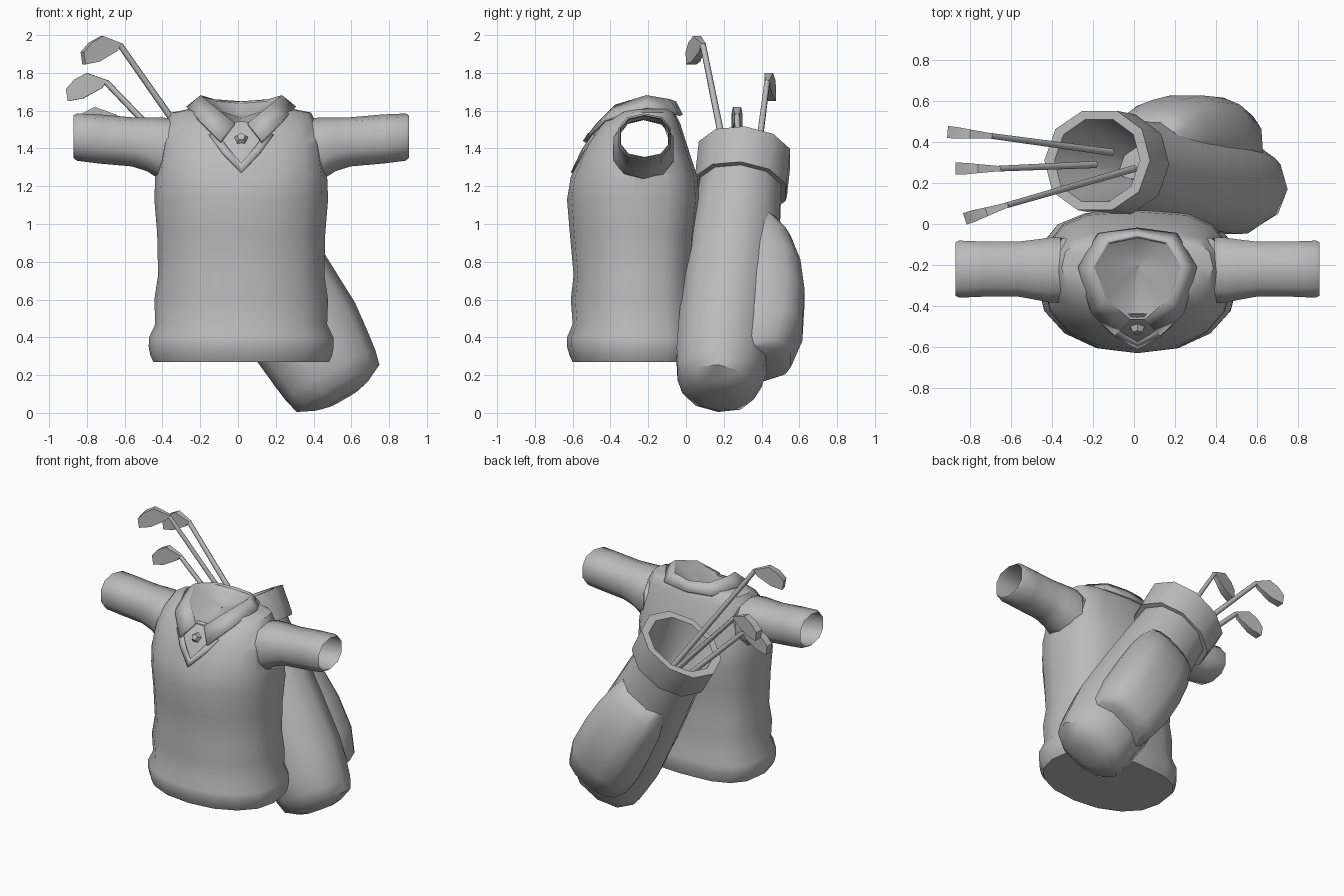
import bpy, bmesh, math
from mathutils import Vector, Matrix

if "Cube" in bpy.data.objects:
    bpy.data.objects.remove(bpy.data.objects["Cube"])

CX = 0.017  # garment centre line
grey = bpy.data.materials.new("plain_grey")
grey.diffuse_color = (0.5, 0.5, 0.5, 1)
grey.use_nodes = True
grey.node_tree.nodes["Principled BSDF"].inputs["Base Color"].default_value = grey.diffuse_color


def finish(name, bm, angle=38):
    bmesh.ops.recalc_face_normals(bm, faces=bm.faces)
    me = bpy.data.meshes.new(name)
    bm.to_mesh(me)
    bm.free()
    me.materials.append(grey)
    me.shade_smooth()
    me.set_sharp_from_angle(angle=math.radians(angle))
    ob = bpy.data.objects.new(name, me)
    bpy.context.collection.objects.link(ob)
    return ob


def loft(name, rings, caps=True, angle=38, closed=True):
    """Skin a list of equal point rings."""
    bm = bmesh.new()
    vs = [[bm.verts.new(p) for p in r] for r in rings]
    n = len(vs[0])
    for a, b in zip(vs, vs[1:]):
        for i in range(n if closed else n - 1):
            j = (i + 1) % n
            bm.faces.new((a[i], a[j], b[j], b[i]))
    if caps:
        bm.faces.new(vs[0])
        bm.faces.new(vs[-1])
    return finish(name, bm, angle)


def oval(n, e=2.0, e_back=None, phase=0.0):
    """Unit superellipse; the +v half may be squarer."""
    pts = []
    for i in range(n):
        a = 2 * math.pi * (i + phase) / n
        c, s = math.cos(a), math.sin(a)
        k = 2 / ((e_back or e) if s > 0 else e)
        pts.append((math.copysign(abs(c) ** k, c), math.copysign(abs(s) ** k, s)))
    return pts


def level(z, rx, y0, y1, unit):
    return [(CX + rx * u, (y0 + y1) / 2 + (y1 - y0) / 2 * v, z) for u, v in unit]


def solidify(ob, t):
    m = ob.modifiers.new("thickness", "SOLIDIFY")
    m.thickness, m.offset = t, 0


# vest body: height, half width, front y, back y
BODY = [(.27, .465, -.60, .05), (.30, .48, -.615, .06), (.35, .49, -.63, .07), (.40, .488, -.63, .07),
        (.47, .455, -.60, .05), (.60, .46, -.61, .05), (.73, .44, -.595, .04), (.95, .445, -.615, .05),
        (1.13, .46, -.63, .07), (1.25, .455, -.61, .06), (1.42, .425, -.53, .005),
        (1.53, .40, -.455, -.03), (1.59, .37, -.375, -.06), (1.608, .28, -.34, -.075)]


def body_unit(z):
    """Squarer around the armholes, rounder at hem and shoulder."""
    return oval(16, 2.15 + .7 * max(0, 1 - abs(z - 1.4) / .2), 3.0)


def body_rings(inset=0):
    return [level(z, rx - inset, y0 + inset, y1 - inset, body_unit(z)) for z, rx, y0, y1 in BODY]


vest = loft("vest_body", body_rings())


def front_y(x, z):
    """Front surface of the vest at a given x offset and height."""
    for a, b in zip(BODY, BODY[1:]):
        if a[0] <= z <= b[0]:
            t = (z - a[0]) / (b[0] - a[0])
            _, rx, y0, y1 = [p + (q - p) * t for p, q in zip(a, b)]
            return (y0 + y1) / 2 - (y1 - y0) / 2 * (1 - (x / rx) ** 2.5) ** (1 / 2.5)


def tube_ring(x, y0, y1, z0, z1):
    return [(CX + x, (y0 + y1) / 2 + (y1 - y0) / 2 * u, (z0 + z1) / 2 + (z1 - z0) / 2 * v)
            for u, v in oval(10, 2.4, phase=.5)]


# hollow interior, neck opening and armholes cut from the vest
neck_unit = oval(14)
cutters = [
    loft("hollow_cutter", [[(x, y, z + (.015 if z < .28 else -.015 if z > 1.5 else 0)) for x, y, z in r]
                           for r in body_rings(.015)]),
    loft("neck_cutter", [level(1.50, .19, -.44, -.09, neck_unit), level(1.80, .20, -.46, -.08, neck_unit)])]
for s in (-1, 1):
    cutters.append(loft("armhole_cutter", [tube_ring(s * x, -.385, -.065, 1.24, 1.555) for x in (.34, .7)]))
bpy.context.view_layer.objects.active = vest
for c in cutters:
    m = vest.modifiers.new("cut", "BOOLEAN")
    m.object, m.operation, m.solver = c, "DIFFERENCE", "EXACT"
    bpy.ops.object.modifier_apply(modifier=m.name)
    bpy.data.objects.remove(c)
vest.data.set_sharp_from_angle(angle=math.radians(38))

# sleeves: outer wall, rounded cuff, inner wall
SLEEVE = [(.375, -.39, -.06, 1.225, 1.56), (.43, -.39, -.06, 1.235, 1.565), (.50, -.375, -.07, 1.28, 1.565),
          (.58, -.36, -.08, 1.305, 1.565), (.75, -.36, -.08, 1.32, 1.58), (.87, -.365, -.075, 1.335, 1.585),
          (.888, -.355, -.083, 1.35, 1.575), (.86, -.35, -.088, 1.355, 1.57),
          (.58, -.35, -.09, 1.32, 1.555), (.375, -.38, -.07, 1.24, 1.55)]
for side, s in (("left", -1), ("right", 1)):
    loft(side + "_sleeve", [tube_ring(s * x, *r) for x, *r in SLEEVE], caps=False, angle=50)

# folded shirt collar: upper and lower edge, mirrored
UP = [(.035, -.465, 1.53), (.15, -.37, 1.625), (.21, -.21, 1.675), (.14, -.09, 1.655), (0, -.06, 1.645)]
LOW = [(.11, -.54, 1.435), (.225, -.43, 1.55), (.285, -.21, 1.615), (.19, -.05, 1.585), (0, -.025, 1.575)]


def mirrored(half):
    return [(CX + x, y, z) for x, y, z in half] + [(CX - x, y, z) for x, y, z in half[-2::-1]]


collar = loft("shirt_collar", [mirrored(UP), mirrored(LOW)], caps=False, angle=30, closed=False)
solidify(collar, .018)

# shallow lining that closes the neck
hub = Vector((CX, -.21, 1.56))
lining = [mirrored(UP), [hub.lerp(Vector(p), .5) - Vector((0, 0, .02)) for p in mirrored(UP)],
          [hub.lerp(Vector(p), .02) for p in mirrored(UP)]]
loft("neck_lining", lining, caps=False, angle=70)

# V neck trim, following the chest
V_OUT = [(.17, 1.47), (.10, 1.375), (0, 1.27)]
V_IN = [(.125, 1.475), (.065, 1.395), (0, 1.32)]
trim = loft("neck_trim", [mirrored([(x, front_y(x, z) - .002, z) for x, z in e]) for e in (V_OUT, V_IN)],
            caps=False, closed=False, angle=25)
solidify(trim, .016)

# tie knot
bm = bmesh.new()
bmesh.ops.create_cone(bm, cap_ends=True, segments=5, radius1=.042, radius2=.022, depth=.035,
                      matrix=Matrix.Translation((CX, -.515, 1.455)) @ Matrix.Rotation(math.radians(60), 4, "X"))
finish("tie_knot", bm, 20)

# golf bag: leaning axis frame
BASE, TOP = Vector((.53, .17, .13)), Vector((-.18, .31, 1.37))
axis = (TOP - BASE).normalized()
e1 = Vector((axis.z, 0, -axis.x)).normalized()
e2 = axis.cross(e1)


def bag_ring(s, rx, ry, unit, off=0):
    return [BASE + axis * s + e1 * (rx * u) + e2 * (off + ry * v) for u, v in unit]


# body, thick rim band, then the tapering hollow
BAG = [(-.06, .10, .08), (-.045, .16, .13), (0, .252, .20), (.08, .272, .235), (.18, .285, .25),
       (.35, .303, .255), (.65, .292, .255), (1.0, .27, .24), (1.225, .25, .225),
       (1.225, .285, .25), (1.25, .29, .255), (1.435, .297, .255), (1.435, .24, .21), (.80, .08, .07)]
loft("golf_bag", [bag_ring(*r, oval(10, 2.1)) for r in BAG], angle=47)

# pocket bulging from the back of the bag: position, half width, reach from axis
POCKET = [(.17, .20, .30), (.21, .225, .37), (.38, .25, .415), (.60, .247, .405), (.78, .235, .365),
          (.92, .215, .30), (.99, .195, .235)]
loft("bag_pocket", [bag_ring(s, w, (d + .05) / 2, oval(14, 2.8), (d - .05) / 2) for s, w, d in POCKET], angle=50)

# clubs: hosel point, shaft end inside the bag, head turn in degrees
HEAD = [(.012, -.005), (-.10, .035), (-.165, .0), (-.21, -.05), (-.20, -.115), (-.12, -.10), (-.02, -.045)]
CLUBS = [((-.625, .09, 1.96), (.0, .27, 1.07), 18), ((-.70, .43, 1.765), (-.11, .35, 1.15), -5),
         ((-.66, .27, 1.585), (-.19, .29, 1.13), 0)]
for i, (h, end, turn) in enumerate(CLUBS, 1):
    h, end = Vector(h), Vector(end)
    bm = bmesh.new()
    d = h - end
    rot = d.to_track_quat("Z", "Y").to_matrix().to_4x4()
    bmesh.ops.create_cone(bm, cap_ends=True, segments=6, radius1=.02, radius2=.016, depth=d.length,
                          matrix=Matrix.Translation((h + end) / 2 + Vector((0, 0, -.012))) @ rot)
    finish(f"club_shaft_{i}", bm, 65)
    place = Matrix.Translation(h) @ Matrix.Rotation(math.radians(turn), 4, "Z")
    # blade head, thicker toward the toe
    sides = [[place @ Vector((x, k * (.012 + .1 * min(.17, max(0, -x))), z)) for x, z in HEAD] for k in (-1, 1)]
    loft(f"club_head_{i}", sides, angle=25)
